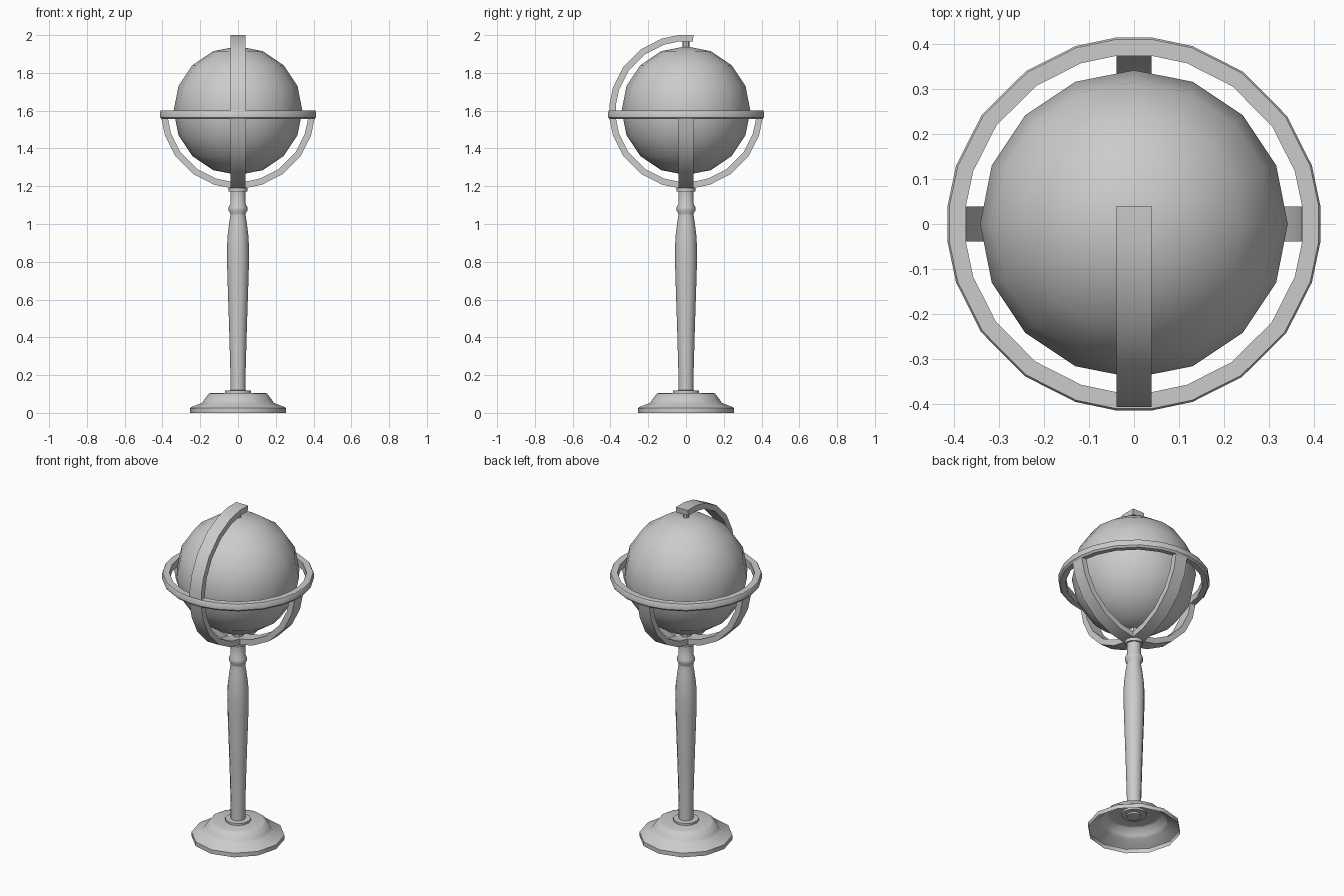
import bpy, bmesh, math
from mathutils import Matrix, Vector

if "Cube" in bpy.data.objects:
    bpy.data.objects.remove(bpy.data.objects["Cube"])

CZ = 1.595                                   # centre height of the cradle
STEPS = [5.6, 18.2, 35.2, 54.4, 71.8, 84.4]  # facet angles in one quadrant


def finish(name, bm, angle=40):
    bmesh.ops.recalc_face_normals(bm, faces=bm.faces)
    mesh = bpy.data.meshes.new(name)
    bm.to_mesh(mesh)
    bm.free()
    ob = bpy.data.objects.new(name, mesh)
    bpy.context.collection.objects.link(ob)
    bpy.ops.object.select_all(action='DESELECT')
    bpy.context.view_layer.objects.active = ob
    ob.select_set(True)
    bpy.ops.object.shade_smooth_by_angle(angle=math.radians(angle))
    return ob


def sweep(name, sections, closed=False, matrix=None):
    """Join a list of equal-sized cross-section loops into a solid."""
    bm = bmesh.new()
    loops = [[bm.verts.new(p) for p in s] for s in sections]
    n = len(loops)
    for i in range(n if closed else n - 1):
        a, b = loops[i], loops[(i + 1) % n]
        for j in range(len(a)):
            k = (j + 1) % len(a)
            bm.faces.new((a[j], a[k], b[k], b[j]))
    if not closed:
        bm.faces.new(loops[0])
        bm.faces.new(loops[-1])
    if matrix:
        bm.transform(matrix)
    return finish(name, bm)


def lathe(name, profile, sides=12, cap=True, angle=40):
    """Revolve (radius, height) pairs about z."""
    bm = bmesh.new()
    rings = [[bm.verts.new((r * math.cos(2 * math.pi * i / sides),
                            r * math.sin(2 * math.pi * i / sides), z))
              for i in range(sides)] for r, z in profile]
    for a, b in zip(rings, rings[1:]):
        for j in range(sides):
            k = (j + 1) % sides
            bm.faces.new((a[j], a[k], b[k], b[j]))
    if cap:
        bm.faces.new(rings[0])
        bm.faces.new(rings[-1])
    return finish(name, bm, angle)


def band(deg, ro=0.407, ri=0.373, w=0.039):
    """Strap cross-section in the yz plane, angle measured up from -y."""
    a = math.radians(deg)
    return [(x, -r * math.cos(a), CZ + r * math.sin(a))
            for x, r in ((-w, ro), (w, ro), (w, ri), (-w, ri))]


# Hollow stepped foot, open underneath
lathe("base", [(0.255, 0), (0.255, 0.025), (0.245, 0.032), (0.19, 0.053),
               (0.18, 0.068), (0.155, 0.102), (0.14, 0.106), (0.03, 0.106)],
      cap=False)
lathe("base_collar", [(0.07, 0.095), (0.07, 0.118), (0.04, 0.12)])

# Turned post
lathe("post", [(0.04, 0.085), (0.04, 0.2), (0.047, 0.45), (0.056, 0.72),
               (0.059, 0.84), (0.056, 0.93), (0.046, 1.01), (0.04, 1.045),
               (0.04, 1.055), (0.049, 1.07), (0.049, 1.09), (0.04, 1.107),
               (0.04, 1.17), (0.041, 1.195)])
lathe("post_top_collar", [(0.05, 1.172), (0.05, 1.2)])

# Globe and its pivots
bm = bmesh.new()
bmesh.ops.create_uvsphere(bm, u_segments=16, v_segments=8, radius=0.341,
                          matrix=Matrix.Translation((0, 0, 1.6)))
finish("globe", bm, 60)
lathe("top_pivot", [(0.018, 1.92), (0.018, 1.975)], 8)
lathe("bottom_pivot", [(0.03, 1.215), (0.03, 1.28)], 8)

# Horizontal ring
sections = []
for q in range(4):
    for s in STEPS:
        a = math.radians(s + 90 * q)
        sections.append([(r * math.cos(a), r * math.sin(a), z) for r, z in
                         ((0.375, 1.557), (0.406, 1.555), (0.415, 1.565),
                          (0.415, 1.595), (0.411, 1.6), (0.375, 1.6))])
sweep("horizon_ring", sections, closed=True)

# Four curved supports under the ring; opposite pairs form one strap each
under = [-s for s in STEPS] + [-180 + s for s in reversed(STEPS)]
for i, name in enumerate(("front_back_cradle", "side_cradle")):
    sweep(name, [band(d) for d in under],
          matrix=Matrix.Rotation(math.radians(90 * i), 4, 'Z'))

# Upper arm from the front of the ring over to the top pivot
sweep("upper_arm", [band(d) for d in [-4] + STEPS + [95.6]])
